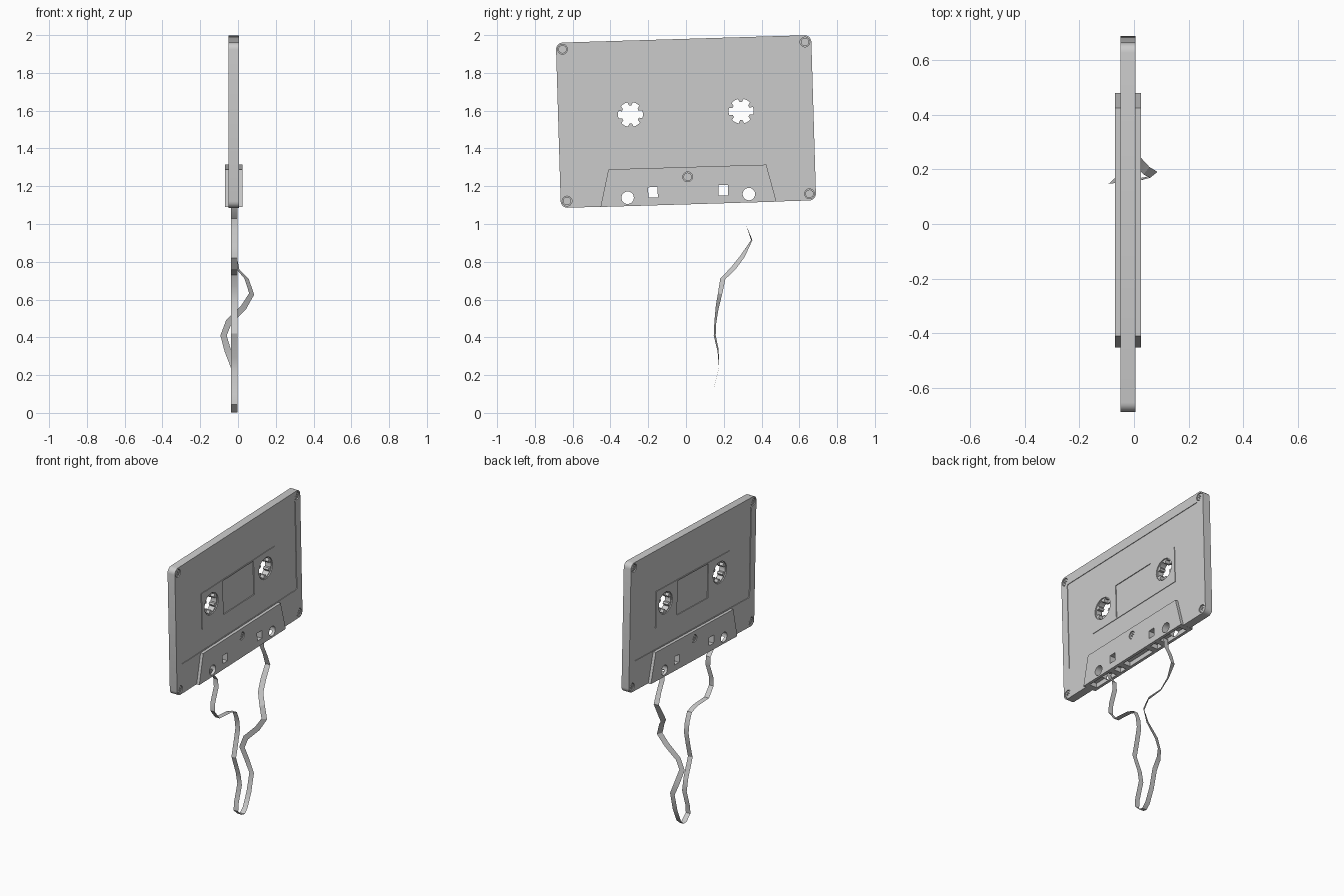
import bpy, bmesh
from math import sin, cos, pi
from mathutils import Matrix, Vector

if "Cube" in bpy.data.objects:
    bpy.data.objects.remove(bpy.data.objects["Cube"])

# the shell hangs slightly tilted; parts are drawn in its own (width, height) plane
M = Matrix.Translation((-0.0225, 0, 1.5425)) @ Matrix.Rotation(0.03, 4, 'X')
T, T2 = 0.0275, 0.0475          # half thickness of shell and of thick lower block


def make(name, bm, matrix=None):
    me = bpy.data.meshes.new(name)
    bm.to_mesh(me)
    bm.free()
    if matrix:
        me.transform(matrix)
    ob = bpy.data.objects.new(name, me)
    bpy.context.collection.objects.link(ob)
    return ob


def prism(name, pts, x0, x1):
    bm = bmesh.new()
    f = bm.faces.new([bm.verts.new((x0, u, v)) for u, v in pts])
    r = bmesh.ops.extrude_face_region(bm, geom=[f])
    vs = [g for g in r['geom'] if isinstance(g, bmesh.types.BMVert)]
    bmesh.ops.translate(bm, verts=vs, vec=(x1 - x0, 0, 0))
    bmesh.ops.recalc_face_normals(bm, faces=bm.faces)
    return make(name, bm, M)


def circle(u, v, r, n=24):
    return [(u + r * cos(2 * pi * i / n), v + r * sin(2 * pi * i / n)) for i in range(n)]


def rect(u0, v0, u1, v1, r=0.0, n=5):
    if r == 0:
        return [(u0, v0), (u1, v0), (u1, v1), (u0, v1)]
    pts = []
    for k, (cu, cv) in enumerate([(u1 - r, v1 - r), (u0 + r, v1 - r), (u0 + r, v0 + r), (u1 - r, v0 + r)]):
        for i in range(n + 1):
            a = pi / 2 * (k + i / n)
            pts.append((cu + r * cos(a), cv + r * sin(a)))
    return pts


def boolean(ob, other, op='DIFFERENCE'):
    m = ob.modifiers.new('cut', 'BOOLEAN')
    m.operation, m.object, m.solver = op, other, 'EXACT'
    bpy.context.view_layer.objects.active = ob
    bpy.ops.object.modifier_apply(modifier=m.name)
    bpy.data.objects.remove(other, do_unlink=True)


def cut(ob, pts, x0, x1):
    boolean(ob, prism('cutter', pts, x0, x1))


# shell with recessed label areas, then the raised centre panel
shell = prism('cassette_shell', rect(-0.676, -0.4375, 0.676, 0.4375, 0.035), -T, T)
for s in (-1, 1):
    cut(shell, rect(-0.622, -0.236, 0.622, 0.373, 0.012), s * (T - 0.004), s * (T + 0.02))
boolean(shell, prism('panel', rect(-0.395, -0.09, 0.395, 0.157), -T, T), 'UNION')

# thick trapezoid block along the bottom
block = [(-0.466, -0.4385), (0.466, -0.4385), (0.418, -0.241), (-0.418, -0.241)]
boolean(shell, prism('block', block, -T2, T2), 'UNION')

# window recesses on both faces
for s in (-1, 1):
    cut(shell, rect(-0.166, -0.082, 0.166, 0.149), s * (T - 0.005), s * (T + 0.02))

# through holes: reels, round and square guide holes
for s in (-1, 1):
    cut(shell, circle(s * 0.293, 0.046, 0.073, 32), -0.1, 0.1)
    cut(shell, circle(s * 0.321, -0.394, 0.033), -0.1, 0.1)
    cut(shell, rect(s * 0.186 - 0.025, -0.397, s * 0.186 + 0.025, -0.342), -0.1, 0.1)

# tape openings in the bottom edge
for u0, u1 in ((-0.43, -0.24), (-0.2, -0.15), (-0.11, 0.11), (0.15, 0.2), (0.24, 0.43)):
    cut(shell, rect(u0, -0.5, u1, -0.4075), -0.028, 0.028)

# screw wells and screws with cross slots
spots = [(u, v, T) for u in (-0.642, 0.642) for v in (-0.402, 0.402)] + [(0, -0.293, T2)]
for u, v, t in spots:
    for s in (-1, 1):
        cut(shell, circle(u, v, 0.026, 20), s * (t - 0.012), s * (t + 0.03))
        screw = prism('screw', circle(u, v, 0.022, 20), s * (t - 0.0125), s * (t - 0.004))
        cut(screw, rect(u - 0.014, v - 0.003, u + 0.014, v + 0.003), s * (t - 0.008), s * t)
        cut(screw, rect(u - 0.003, v - 0.014, u + 0.003, v + 0.014), s * (t - 0.008), s * t)

# toothed reel hubs
for s, side in ((-1, 'left'), (1, 'right')):
    bm = bmesh.new()
    n, rings = 72, []
    for i in range(n):
        a = 2 * pi * (i + 0.5) / n
        ri = 0.048 if i % 12 in (4, 5, 6, 7) else 0.066
        rings.append([bm.verts.new((x, s * 0.293 + r * cos(a), 0.046 + r * sin(a)))
                      for x, r in ((-0.02, ri), (0.02, ri), (0.02, 0.0735), (-0.02, 0.0735))])
    for i in range(n):
        p, q = rings[i], rings[(i + 1) % n]
        for k in range(4):
            bm.faces.new((p[k], q[k], q[(k + 1) % 4], p[(k + 1) % 4]))
    bmesh.ops.recalc_face_normals(bm, faces=bm.faces)
    make(side + '_reel_hub', bm, M)

# loose tape ribbon: x offset, y, z, twist
X = -0.0195
path = [(0, -.27, 1.12, 0), (0, -.255, 1.08, 0), (0, -.212, 1.03, 0), (0, -.208, .97, 0),
        (0, -.243, .88, 0), (0, -.245, .82, 0), (0, -.195, .757, 0), (0, -.07, .75, 0),
        (0, -.01, .73, 0), (0, .015, .67, 0), (0, .025, .60, 0), (0, .005, .51, 0),
        (0, -.018, .42, 0), (0, .03, .29, 0), (0, .045, .21, 0), (0, .01, .1, 0),
        (0, .005, .045, 0), (0, .045, .008, 0), (0, .075, .002, 0), (0, .105, .03, 0),
        (0, .145, .12, 0), (0, .175, .24, 0), (-.035, .17, .33, .2), (-.057, .152, .41, .3),
        (-.03, .155, .48, .3), (.05, .165, .56, .5), (.092, .18, .63, .7), (.065, .195, .71, .8),
        (.015, .25, .765, .8), (0, .30, .83, .7), (0, .348, .915, .2), (0, .32, .99, 0),
        (0, .285, 1.06, 0), (0, .28, 1.12, 0)]
P = [Vector((X + x, y, z)) for x, y, z, t in path]
bm = bmesh.new()
prev = None
for i, p in enumerate(P):
    d = P[min(i + 1, len(P) - 1)] - P[max(i - 1, 0)]
    d.normalize()
    side = Vector((1, 0, 0)) - d * d.x
    side.normalize()
    w = Matrix.Rotation(path[i][3], 3, d) @ side * 0.0175
    pair = (bm.verts.new(p - w), bm.verts.new(p + w))
    if prev:
        bm.faces.new((prev[0], prev[1], pair[1], pair[0]))
    prev = pair
make('loose_tape', bm)

# smooth curved walls, keep hard edges
for ob in bpy.context.scene.objects:
    ob.select_set(True)
bpy.context.view_layer.objects.active = shell
bpy.ops.object.shade_smooth_by_angle(angle=0.5)
